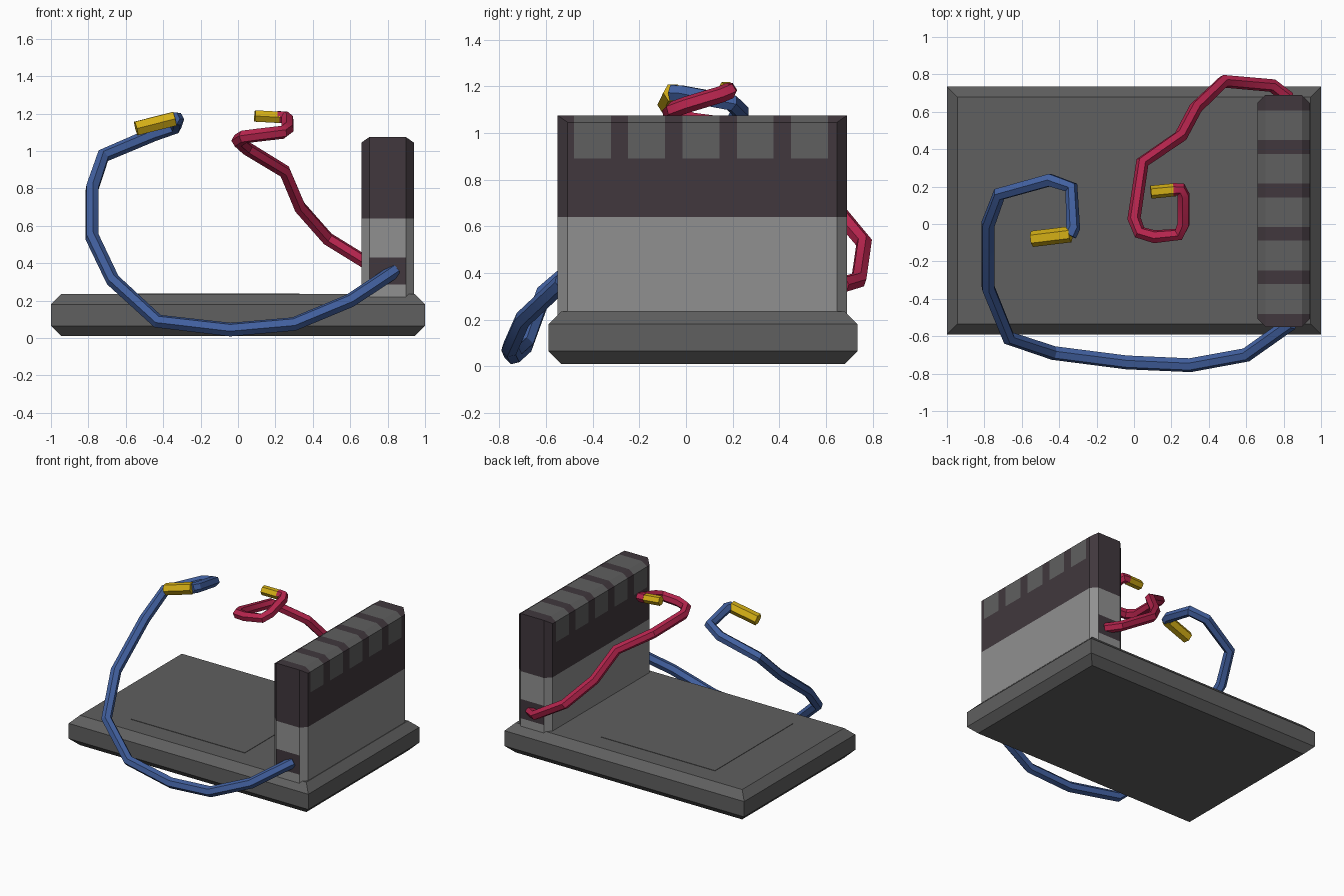
import bpy, bmesh
from mathutils import Vector

if "Cube" in bpy.data.objects:
    bpy.data.objects.remove(bpy.data.objects["Cube"])


def material(name, rgb):
    m = bpy.data.materials.new(name)
    m.diffuse_color = (*rgb, 1)
    m.use_nodes = True
    m.node_tree.nodes["Principled BSDF"].inputs["Base Color"].default_value = m.diffuse_color
    return m


GREY = material("mid grey", (0.115, 0.115, 0.115))
LIGHT = material("light grey", (0.28, 0.28, 0.28))
DARK = material("dark plum", (0.052, 0.039, 0.047))
BLUE = material("blue", (0.054, 0.118, 0.35))
RED = material("crimson", (0.47, 0.018, 0.075))
YELLOW = material("yellow", (0.66, 0.43, 0.008))


def box(lo, hi):
    bm = bmesh.new()
    bmesh.ops.create_cube(bm, size=1)
    for v in bm.verts:
        v.co = [lo[i] if v.co[i] < 0 else hi[i] for i in range(3)]
    return bm


def cut(bm, co, no, clear=False):
    geom = bm.verts[:] + bm.edges[:] + bm.faces[:]
    r = bmesh.ops.bisect_plane(bm, geom=geom, dist=1e-5, plane_co=co,
                               plane_no=no, clear_outer=clear)
    if clear:
        edges = [g for g in r["geom_cut"] if isinstance(g, bmesh.types.BMEdge)]
        bmesh.ops.contextual_create(bm, geom=edges)


def finish(bm, name, mats):
    bmesh.ops.recalc_face_normals(bm, faces=bm.faces[:])
    me = bpy.data.meshes.new(name)
    bm.to_mesh(me)
    bm.free()
    for m in mats:
        me.materials.append(m)
    ob = bpy.data.objects.new(name, me)
    bpy.context.collection.objects.link(ob)
    return ob


# Base slab with chamfered edges all round
base = box((-1, -0.59, 0.01), (1, 0.735, 0.235))
bmesh.ops.bevel(base, geom=[e for e in base.edges
                            if abs(e.verts[0].co.z - e.verts[1].co.z) < 1e-4],
                offset=0.055, segments=1, affect='EDGES')
finish(base, "base_slab", [GREY])

# Shallow panel on the slab
finish(box((-0.62, -0.39, 0.23), (0.33, 0.54, 0.238)), "base_panel", [GREY])

# Upright block: chamfered corners, then cut into colour zones
X0, X1, Y0, Y1, Z0, Z1, C = 0.66, 0.94, -0.55, 0.69, 0.2, 1.075, 0.043
block = box((X0, Y0, Z0), (X1, Y1, Z1))
for x, sx in ((X0, -1), (X1, 1)):
    cut(block, (x - sx * C, 0, Z1), (0.03 * sx, 0, C), True)
    for y, sy in ((Y0, -1), (Y1, 1)):
        cut(block, (x - sx * C, y, 0), (sx, sy, 0), True)
TEETH = [(-0.48 + 0.2325 * i, -0.322 + 0.2325 * i) for i in range(5)]
for z in (0.285, 0.43, 0.64, 0.89):
    cut(block, (0, 0, z), (0, 0, 1))
for pair in TEETH:
    for y in pair:
        cut(block, (0, y, 0), (0, 1, 0))
block.normal_update()
for f in block.faces:
    c = f.calc_center_median()
    tooth = c.z > 0.89 and any(a < c.y < b for a, b in TEETH)
    socket = abs(f.normal.y) > 0.9 and 0.285 < c.z < 0.43
    f.material_index = 0 if tooth else 2 if socket or c.z > 0.64 else 1
finish(block, "upright_block", [GREY, LIGHT, DARK])


# Cables and their plugs: six-sided tubes along a path
def tube(name, pts, radius, mat):
    cu = bpy.data.curves.new(name, 'CURVE')
    cu.dimensions = '3D'
    cu.bevel_depth = radius
    cu.bevel_resolution = 1
    cu.use_fill_caps = True
    sp = cu.splines.new('POLY')
    sp.points.add(len(pts) - 1)
    for p, co in zip(sp.points, pts):
        p.co = (*co, 1)
    cu.materials.append(mat)
    ob = bpy.data.objects.new(name, cu)
    bpy.context.collection.objects.link(ob)
    bpy.ops.object.select_all(action='DESELECT')
    ob.select_set(True)
    bpy.context.view_layer.objects.active = ob
    bpy.ops.object.convert(target='MESH')
    bpy.ops.object.shade_smooth_by_angle(angle=0.5)


tube("blue_cable", [
    (0.84, -0.53, 0.36), (0.6, -0.7, 0.2), (0.3, -0.755, 0.075),
    (-0.04, -0.74, 0.045), (-0.43, -0.69, 0.09), (-0.67, -0.61, 0.31),
    (-0.78, -0.34, 0.54), (-0.78, 0, 0.8), (-0.72, 0.16, 0.975),
    (-0.45, 0.235, 1.09), (-0.335, 0.195, 1.13), (-0.325, -0.02, 1.17),
    (-0.345, -0.06, 1.172)], 0.038, BLUE)
tube("blue_cable_plug", [(-0.34, -0.055, 1.172), (-0.545, -0.08, 1.12)],
     0.043, YELLOW)

tube("red_cable", [
    (0.83, 0.67, 0.35), (0.74, 0.74, 0.37), (0.48, 0.763, 0.53),
    (0.33, 0.62, 0.7), (0.25, 0.47, 0.89), (0.045, 0.33, 1.015),
    (0, 0.03, 1.055), (0.03, -0.045, 1.075), (0.11, -0.068, 1.085),
    (0.24, -0.055, 1.1), (0.265, 0, 1.12), (0.265, 0.15, 1.165),
    (0.25, 0.185, 1.18), (0.21, 0.183, 1.182)], 0.036, RED)
tube("red_cable_plug", [(0.22, 0.183, 1.18), (0.09, 0.17, 1.187)],
     0.035, YELLOW)
